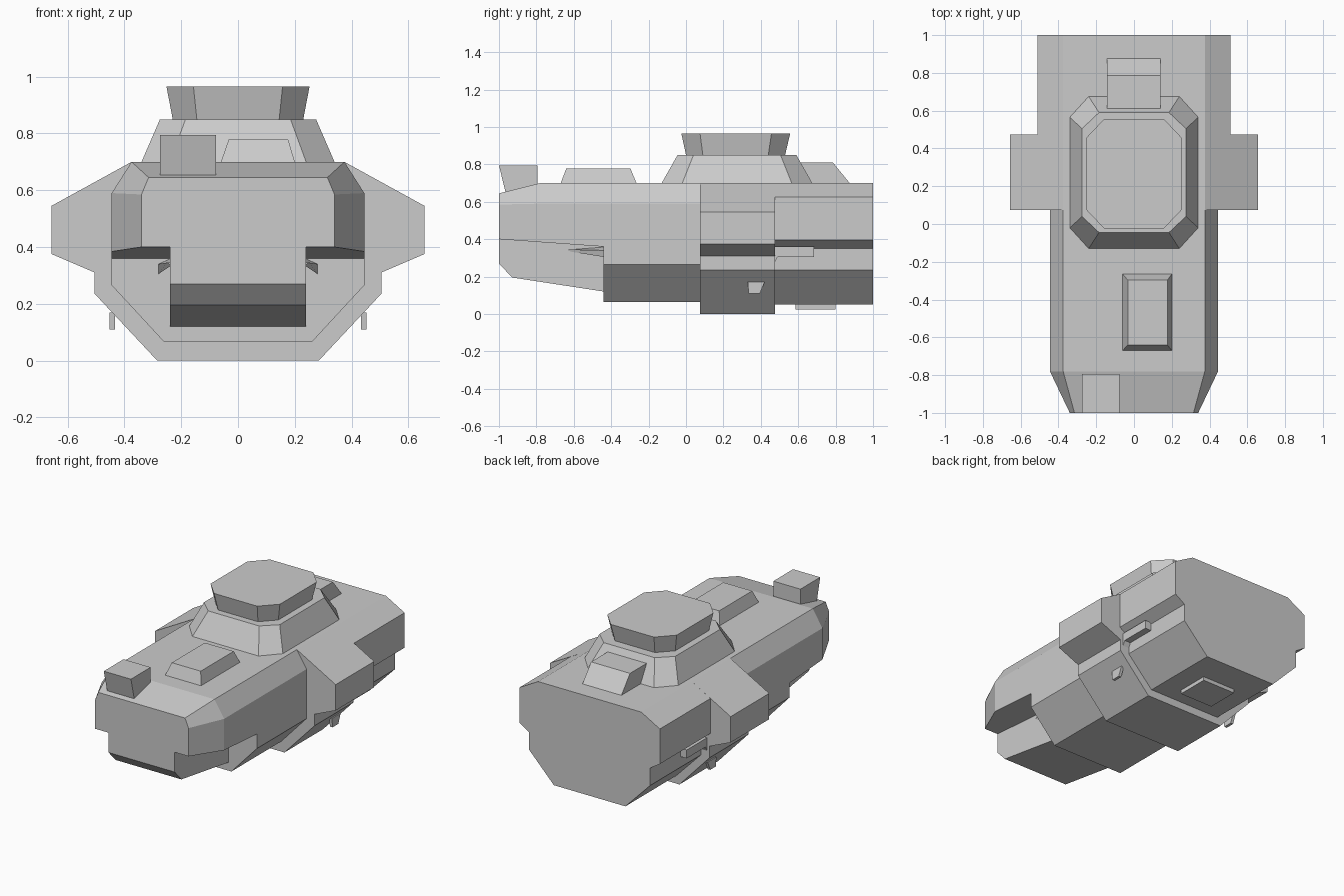
import bpy, bmesh

if "Cube" in bpy.data.objects:
    bpy.data.objects.remove(bpy.data.objects["Cube"])


def loft(name, rings):
    """Closed solid through a list of equal-length 3D rings."""
    bm = bmesh.new()
    vs = [[bm.verts.new(p) for p in ring] for ring in rings]
    n = len(vs[0])
    for a, b in zip(vs, vs[1:]):
        for i in range(n):
            j = (i + 1) % n
            bm.faces.new((a[i], a[j], b[j], b[i]))
    bm.faces.new(vs[0][::-1])
    bm.faces.new(vs[-1])
    bmesh.ops.recalc_face_normals(bm, faces=bm.faces)
    me = bpy.data.meshes.new(name)
    bm.to_mesh(me)
    bm.free()
    ob = bpy.data.objects.new(name, me)
    bpy.context.collection.objects.link(ob)
    return ob


def section(half, y):
    """Mirrored hull cross-section from right-hand (x, z) points, at depth y."""
    return [(x, y, z) for x, z in half] + [(-x, y, z) for x, z in reversed(half)]


def side_prism(name, profile, x0, x1):
    """Side (y, z) profile extruded across x."""
    return loft(name, [[(x, y, z) for y, z in profile] for x in (x0, x1)])


def octagon(hx, y0, y1, cx, cy, z):
    """Rectangle with cut corners."""
    a, b = hx - cx, hx
    return [(-a, y0, z), (a, y0, z), (b, y0 + cy, z), (b, y1 - cy, z),
            (a, y1, z), (-a, y1, z), (-b, y1 - cy, z), (-b, y0 + cy, z)]


def rect(x0, x1, y0, y1, z):
    return [(x0, y0, z), (x1, y0, z), (x1, y1, z), (x0, y1, z)]


# Hull sections, front to back
front = [(0.26, 0.065), (0.445, 0.265), (0.445, 0.59), (0.375, 0.70)]
middle = [(0.285, 0), (0.505, 0.235), (0.505, 0.31), (0.657, 0.375),
          (0.657, 0.545), (0.375, 0.70)]
rear = [(0.26, 0.05), (0.44, 0.235), (0.44, 0.35), (0.51, 0.395),
        (0.51, 0.625), (0.375, 0.70)]
loft("front_hull", [section(front, y) for y in (-0.44, 0.075)])
loft("middle_hull", [section(middle, y) for y in (0.075, 0.475)])
loft("rear_hull", [section(rear, y) for y in (0.475, 1.0)])

# Tapered nose and narrow lower block
loft("nose", [section([(0.34, 0.40), (0.34, 0.585), (0.315, 0.645)], -1.0),
              section([(0.445, 0.384), (0.445, 0.59), (0.375, 0.70)], -0.78),
              section([(0.445, 0.36), (0.445, 0.59), (0.375, 0.70)], -0.44)])
side_prism("lower_nose", [(-1, 0.41), (-1, 0.27), (-0.93, 0.195),
                          (-0.44, 0.12), (-0.44, 0.37)], -0.24, 0.24)

# Turret base and flared cap
loft("turret_base", [octagon(0.34, -0.13, 0.675, 0.10, 0.11, 0.70),
                     octagon(0.275, -0.045, 0.59, 0.09, 0.085, 0.85)])
loft("turret_cap", [octagon(0.23, 0.0, 0.53, 0.085, 0.09, 0.85),
                    octagon(0.252, -0.025, 0.557, 0.095, 0.10, 0.965)])
side_prism("turret_rear_box", [(0.57, 0.70), (0.57, 0.81), (0.785, 0.81),
                               (0.875, 0.70)], -0.143, 0.14)

# Deck hatch, sight box and belly hatch
loft("deck_hatch", [rect(-0.06, 0.20, -0.67, -0.265, 0.70),
                    rect(-0.033, 0.177, -0.64, -0.297, 0.778)])
side_prism("sight_box", [(-1, 0.795), (-0.795, 0.795), (-0.795, 0.69),
                         (-0.965, 0.65)], -0.275, -0.078)
loft("belly_hatch", [rect(-0.12, 0.12, 0.585, 0.80, z) for z in (0.025, 0.055)])

# Small parts on both sides
for tag, s in (("left", -1), ("right", 1)):
    side_prism(tag + "_fin", [(0.33, 0.17), (0.42, 0.17), (0.395, 0.11),
                              (0.335, 0.11)], s * 0.433, s * 0.452)
    side_prism(tag + "_exhaust", [(0.475, 0.275), (0.49, 0.305), (0.685, 0.305),
                                  (0.685, 0.36), (0.475, 0.36)], s * 0.42, s * 0.485)
    loft(tag + "_nose_wedge",
         [[(s * 0.235, -0.63, 0.345), (s * 0.25, -0.63, 0.345), (s * 0.235, -0.63, 0.335)],
          [(s * 0.235, -0.44, 0.36), (s * 0.28, -0.44, 0.34), (s * 0.28, -0.44, 0.305)]])
